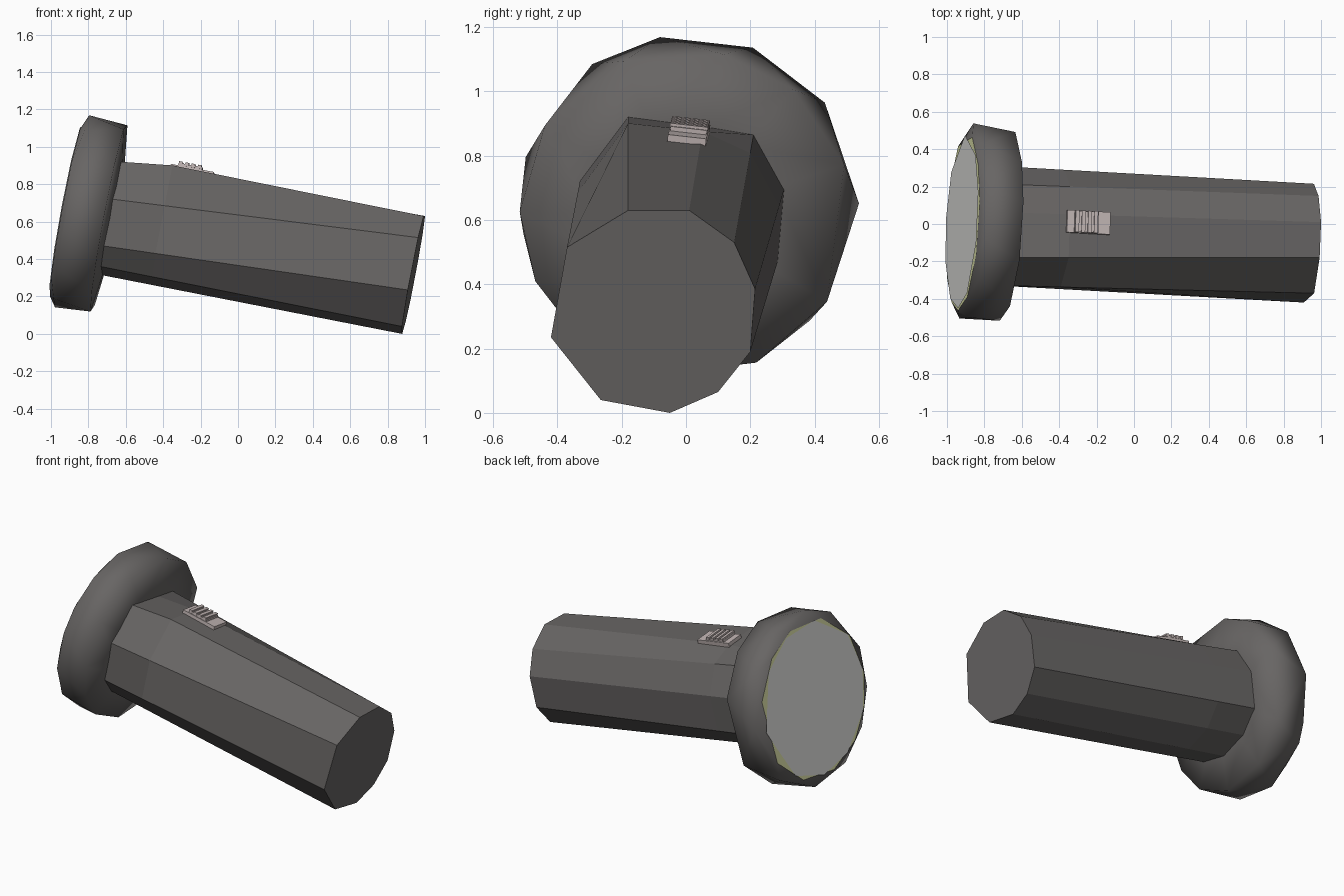
import bpy, bmesh, math
from mathutils import Vector, Matrix

if "Cube" in bpy.data.objects:
    bpy.data.objects.remove(bpy.data.objects["Cube"])

# Tilted axis of the torch: d runs from lens to tail, v sideways, u upwards
O = Vector((-0.69, 0.0, 0.62))
d = Vector((1, -0.055, -0.187)).normalized()
v = (Vector((0, 1, 0)) - d * d.y).normalized()
u = d.cross(v)


def material(name, rgb):
    m = bpy.data.materials.new(name)
    m.diffuse_color = (*rgb, 1)
    m.use_nodes = True
    m.node_tree.nodes["Principled BSDF"].inputs["Base Color"].default_value = m.diffuse_color
    return m


DARK = material("dark grey", (0.137, 0.13, 0.127))
GLASS = material("lens pale grey", (0.76, 0.76, 0.74))
OLIVE = material("reflector yellow", (0.76, 0.79, 0.42))
LIGHT = material("switch grey", (0.53, 0.46, 0.45))


def finish(bm, name, mat, face_front=False):
    bmesh.ops.recalc_face_normals(bm, faces=bm.faces)
    if face_front:  # open discs must look out of the torch
        for f in bm.faces:
            f.normal_update()
            if f.normal.dot(d) > 0:
                f.normal_flip()
    me = bpy.data.meshes.new(name)
    bm.to_mesh(me)
    bm.free()
    me.materials.append(mat)
    ob = bpy.data.objects.new(name, me)
    bpy.context.collection.objects.link(ob)
    return ob


def ring(bm, t, r, angles):
    return [bm.verts.new(O + d * t + (v * math.cos(a) + u * math.sin(a)) * r)
            for a in map(math.radians, angles)]


def zigzag(bm, a, b):
    # joins two staggered rings with triangles
    n = len(a)
    for i in range(n):
        j = (i + 1) % n
        bm.faces.new((a[i], a[j], b[i]))
        bm.faces.new((b[i], a[j], b[j]))


def bridge(bm, a, b):
    n = len(a)
    for i in range(n):
        j = (i + 1) % n
        bm.faces.new((a[i], a[j], b[j], b[i]))


# Head: wide staggered collar with a bevelled front, softly shaded
back_angles = [112, 77, 50, 18, -32, -65, -100, -130, -155, -180, -212]
mid_angles = [100, 68, 37, 0, -45, -82, -115, -142, -168, -195, -235]
bm = bmesh.new()
inner = ring(bm, 0.028, 0.29, back_angles)
back = ring(bm, 0.0, 0.518, back_angles)
mid = ring(bm, -0.2, 0.528, mid_angles)
front = ring(bm, -0.23, 0.475, back_angles)
bm.faces.new(inner)
bridge(bm, inner, back)
zigzag(bm, back, mid)
zigzag(bm, front, mid)
head = finish(bm, "head", DARK)
head.data.shade_smooth()

# Reflector edge and lens: the uneven lens outline leaves yellow slivers showing
bm = bmesh.new()
bm.faces.new(ring(bm, -0.23, 0.475, back_angles))
finish(bm, "reflector", OLIVE, True)
bm = bmesh.new()
bm.faces.new(ring(bm, -0.235, 0.465, [104, 70, 40, -5, -55, -88, -118, -152, -183, -215]))
finish(bm, "lens", GLASS, True)

# Body: uneven ten-sided handle, (y, z) of the tail and head ends
tail_yz = [(-.18, .63), (.01, .63), (.15, .53), (.215, .385), (.2, .19),
           (.1, .065), (-.05, .0), (-.265, .04), (-.42, .235), (-.37, .515)]
head_yz = [(-.18, .92), (.06, .89), (.21, .865), (.305, .695), (.285, .47),
           (.15, .36), (-.05, .315), (-.24, .36), (-.33, .47), (-.33, .72)]
bm = bmesh.new()
tail = [bm.verts.new((0.88 + 0.19 * z + 0.04 * y, y, z)) for y, z in tail_yz]
neck = [bm.verts.new((-0.79 + 0.19 * z + 0.05 * y, y, z)) for y, z in head_yz]
# middle ring, raised on top to carry the switch
middle = [bm.verts.new(a.co.lerp(b.co, 0.83)) for a, b in zip(tail, neck)]
middle[0].co.z += 0.03
middle[1].co.z += 0.03
bridge(bm, tail, middle)
bridge(bm, middle, neck)
bm.faces.new(tail)
bm.faces.new(neck)
finish(bm, "body", DARK)


# Switch: base plate, slider and ribs, rolled slightly to sit on the body
frame = (Matrix.Translation((-0.245, 0.008, 0.864))
         @ Matrix((d, v, u)).transposed().to_4x4()
         @ Matrix.Rotation(math.radians(-6), 4, 'X'))


def box(name, centre, size):
    bm = bmesh.new()
    bmesh.ops.create_cube(bm, size=1, matrix=frame @ Matrix.Translation(centre)
                          @ Matrix.Diagonal((*size, 1)))
    finish(bm, name, LIGHT)


box("switch_base", (0, 0, 0.002), (0.235, 0.12, 0.03))
box("switch_slider", (-0.013, 0, 0.018), (0.13, 0.112, 0.026))
for i in range(4):
    box(f"switch_rib_{i + 1}", (-0.066 + i * 0.034, 0, 0.03), (0.02, 0.118, 0.02))
